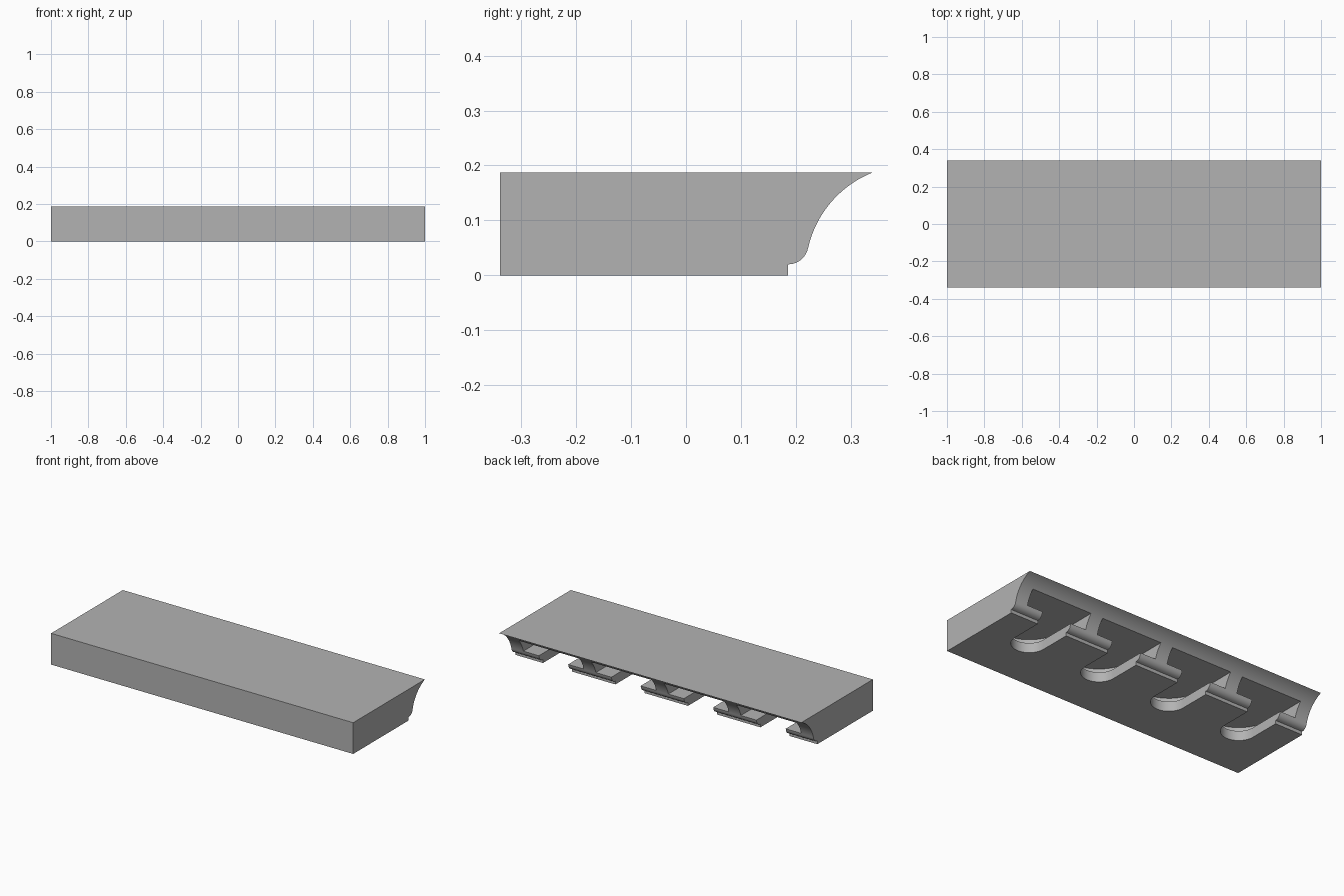
import bpy, bmesh, math
from mathutils import Vector

if "Cube" in bpy.data.objects:
    bpy.data.objects.remove(bpy.data.objects["Cube"], do_unlink=True)

HEIGHT, FRONT, BACK = 0.187, -0.339, 0.339
SLOT_CENTRES = [-0.72, -0.24, 0.24, 0.72]

grey = bpy.data.materials.new("plain grey")
grey.use_nodes = True
colour = (0.45, 0.45, 0.45, 1)
grey.diffuse_color = colour
grey.node_tree.nodes["Principled BSDF"].inputs["Base Color"].default_value = colour


def extruded(name, outlines, offset):
    """Solid made by extruding each closed outline along offset."""
    bm = bmesh.new()
    for outline in outlines:
        face = bm.faces.new([bm.verts.new(p) for p in outline])
        moved = bmesh.ops.extrude_face_region(bm, geom=[face])["geom"]
        verts = [v for v in moved if isinstance(v, bmesh.types.BMVert)]
        bmesh.ops.translate(bm, verts=verts, vec=offset)
    bmesh.ops.recalc_face_normals(bm, faces=bm.faces)
    mesh = bpy.data.meshes.new(name)
    bm.to_mesh(mesh)
    bm.free()
    mesh.materials.append(grey)
    obj = bpy.data.objects.new(name, mesh)
    bpy.context.collection.objects.link(obj)
    return obj


def arc(start, end, sagitta, steps):
    """Circular arc bulging to the left of the line from start to end."""
    a, b = Vector(start), Vector(end)
    half = (b - a).length / 2
    along = (b - a).normalized()
    left = Vector((-along.y, along.x))
    radius = (half * half + sagitta * sagitta) / (2 * sagitta)
    centre = (a + b) / 2 + left * (sagitta - radius)
    span = math.asin(half / radius)
    angles = [span * (2 * i / steps - 1) for i in range(steps + 1)]
    return [centre + along * radius * math.sin(t) + left * radius * math.cos(t)
            for t in angles]


def slot_outline(x, radius, z, steps=24):
    """Round-ended slot, open beyond the back edge."""
    curve = [(x + radius * math.cos(t), radius * math.sin(t), z)
             for t in (math.pi * (1 + i / steps) for i in range(steps + 1))]
    return curve + [(x + radius, 0.5, z), (x - radius, 0.5, z)]


# Slab with a step, small bead and cove along the back
bead = [Vector((0.186 + 0.037 * math.sin(t), 0.057 - 0.037 * math.cos(t)))
        for t in (math.radians(80 * i / 8) for i in range(9))]
cove = arc(bead[-1], (BACK, HEIGHT), 0.022, 20)
profile = [(FRONT, 0), (0.186, 0), *bead, *cove[1:], (FRONT, HEIGHT)]
slab = extruded("moulded_slab", [[(-1, y, z) for y, z in profile]], (2, 0, 0))

# T-shaped slots: wide head inside, narrow neck opening underneath
head = extruded("slot_head_cutter",
                [slot_outline(x, 0.2, 0.058) for x in SLOT_CENTRES], (0, 0, 0.08))
neck = extruded("slot_neck_cutter",
                [slot_outline(x, 0.097, -0.1) for x in SLOT_CENTRES], (0, 0, 0.2))

bpy.context.view_layer.objects.active = slab
for cutter in (head, neck):
    cut = slab.modifiers.new(cutter.name, "BOOLEAN")
    cut.operation, cut.solver, cut.object = "DIFFERENCE", "EXACT", cutter
    bpy.ops.object.modifier_apply(modifier=cut.name)
    bpy.data.objects.remove(cutter, do_unlink=True)

bpy.ops.object.select_all(action="DESELECT")
slab.select_set(True)
bpy.ops.object.shade_smooth_by_angle(angle=math.radians(25))
